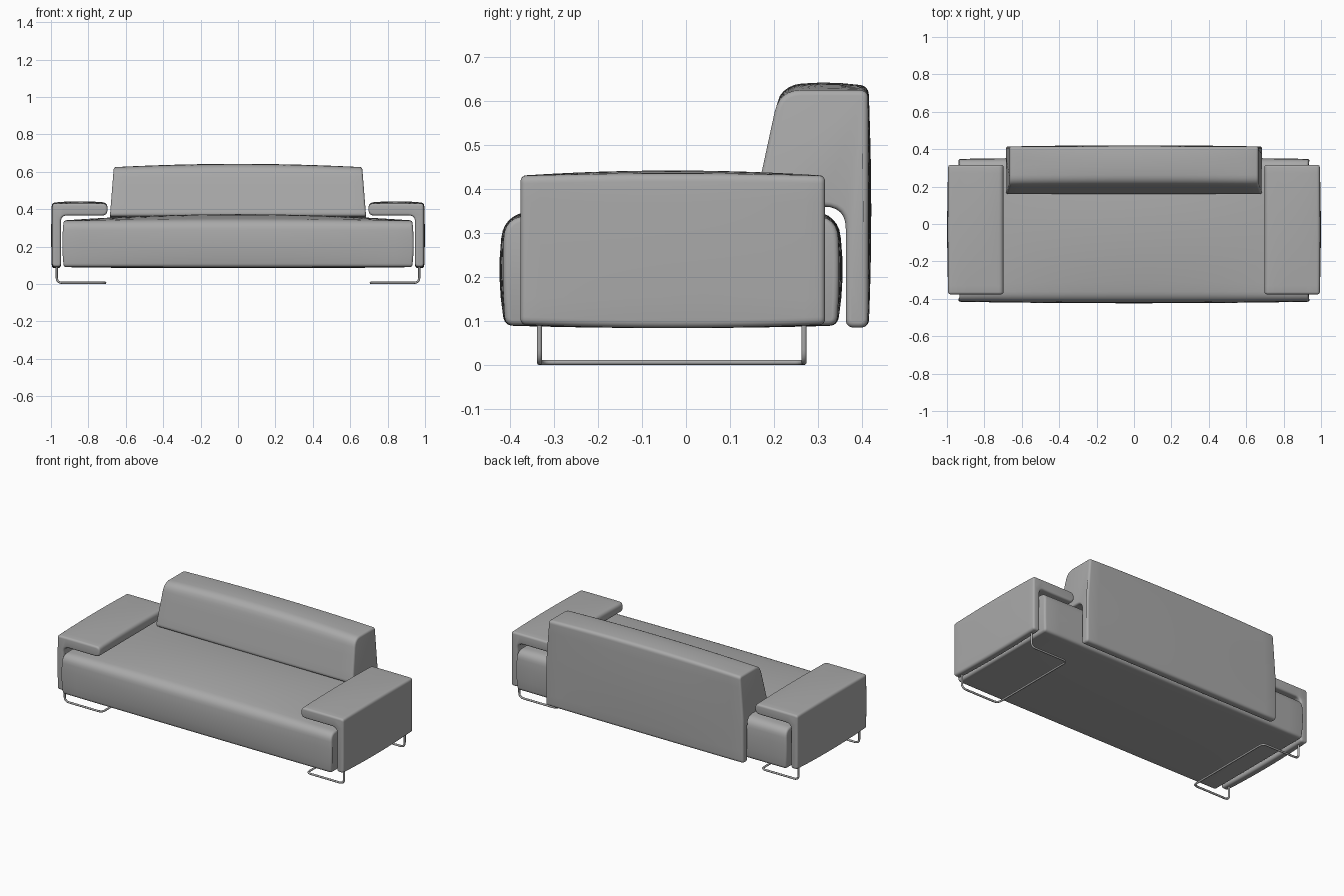
import bpy, bmesh, math
from mathutils import Vector

if "Cube" in bpy.data.objects:
    bpy.data.objects.remove(bpy.data.objects["Cube"])

grey = bpy.data.materials.new("grey upholstery")
grey.use_nodes = True
colour = (0.4, 0.4, 0.4, 1)
grey.diffuse_color = colour
grey.node_tree.nodes["Principled BSDF"].inputs["Base Color"].default_value = colour


def fillet(corners, radii, closed=True, steps=6):
    """Round each corner of a path."""
    pts, n = [], len(corners)
    for i, (c, r) in enumerate(zip(corners, radii)):
        if r == 0 or (not closed and i in (0, n - 1)):
            pts.append(c)
            continue
        a = c + (corners[i - 1] - c).normalized() * r
        b = c + (corners[(i + 1) % n] - c).normalized() * r
        for k in range(steps + 1):
            t = k / steps
            pts.append(a * (1 - t) ** 2 + c * 2 * t * (1 - t) + b * t * t)
    return pts


def densify(pts, gap=0.05):
    """Add points on long edges so that the padding can swell."""
    out = []
    for i, p in enumerate(pts):
        q = pts[(i + 1) % len(pts)]
        n = max(1, math.ceil((q - p).length / gap))
        out += [p.lerp(q, k / n) for k in range(n)]
    return out


def hump(value, low, high):
    """Parabola: 1 midway between the limits, 0 at them."""
    u = (2 * value - low - high) / (high - low)
    return max(0, 1 - u * u)


def cushion(name, corners, radii, start, end, place, rim=0.012):
    """Sweep a rounded profile with soft rims; place() maps and swells it."""
    prof = densify(fillet([Vector(c) for c in corners], radii))
    n = len(prof)
    inward = []
    for i in range(n):
        t = (prof[(i + 1) % n] - prof[i - 1]).normalized()
        inward.append(Vector((-t.y, t.x)))
    angles = [math.radians(a) for a in (90, 68, 45, 22, 0)]
    ends = [(rim * (1 - math.sin(a)), rim * (1 - math.cos(a))) for a in angles]
    slices = [(start + d, inset) for d, inset in ends]
    slices += [(start + rim + (end - start - 2 * rim) * k / 20, 0) for k in range(1, 20)]
    slices += [(end - d, inset) for d, inset in reversed(ends)]

    bm = bmesh.new()
    rings = [[bm.verts.new(place(s, *(p + w * inset))) for p, w in zip(prof, inward)]
             for s, inset in slices]
    for a, b in zip(rings, rings[1:]):
        for i in range(n):
            j = (i + 1) % n
            bm.faces.new((a[i], a[j], b[j], b[i]))
    bm.faces.new(rings[0])
    bm.faces.new(rings[-1])
    bmesh.ops.recalc_face_normals(bm, faces=bm.faces)
    mesh = bpy.data.meshes.new(name)
    bm.to_mesh(mesh)
    bm.free()
    mesh.materials.append(grey)
    ob = bpy.data.objects.new(name, mesh)
    bpy.context.collection.objects.link(ob)
    bpy.ops.object.select_all(action='DESELECT')
    ob.select_set(True)
    bpy.context.view_layer.objects.active = ob
    bpy.ops.object.shade_smooth_by_angle(angle=math.radians(35))


# Seat: wide block, swollen at the top, front and back
def seat_place(x, y, z):
    across, deep, high = hump(x, -0.95, 0.95), hump(y, -0.42, 0.36), hump(z, 0.08, 0.35)
    side = 1 if y > -0.03 else -1
    lift = 0.035 * across * deep if z > 0.3 else -0.006 * across * deep if z < 0.1 else 0
    return (x * (1 + 0.01 * high), y + side * 0.014 * high * (0.4 + 0.6 * across), z + lift)


cushion("seat", [(-0.41, 0.09), (0.342, 0.09), (0.342, 0.338), (-0.41, 0.338)],
        [0.02, 0.02, 0.05, 0.05], -0.93, 0.93, seat_place)


# Backrest: sloping pad with a thin panel hanging down behind the seat
def back_place(x, y, z):
    across = hump(x, -0.69, 0.69)
    taper = 1 - 0.03 * max(0, z - 0.36) / 0.26
    lift = 0.018 * across * hump(y, 0.17, 0.46) if z > 0.6 else 0
    push = 0.007 * across * hump(z, 0.06, 0.64) if y > 0.4 else 0
    return (x * taper, y + push, z + lift)


cushion("backrest",
        [(0.363, 0.085), (0.414, 0.085), (0.414, 0.624), (0.212, 0.624),
         (0.155, 0.36), (0.363, 0.36)],
        [0.02, 0.02, 0.02, 0.05, 0.025, 0.05], -0.685, 0.685, back_place)

# Armrests: flat flap over the seat, folding down outside; tube skid legs below
for side, label in ((1, "left"), (-1, "right")):
    def arm_place(y, x, z, side=side):
        along = hump(y, -0.38, 0.32)
        lift = 0.012 * along * hump(x, 0.66, 1.03) if z > 0.41 else 0
        drop = -0.008 * along if z < 0.11 else 0
        push = 0.006 * along * hump(z, 0.05, 0.47) if x > 0.98 else 0
        return (side * (x + push), y, z + lift + drop)

    cushion(label + "_armrest",
            [(0.947, 0.092), (0.993, 0.092), (0.993, 0.43), (0.698, 0.43),
             (0.698, 0.366), (0.947, 0.366)],
            [0.018, 0.018, 0.018, 0.026, 0.03, 0.035], -0.376, 0.316, arm_place)

    path = [(0.969, -0.333, 0.11), (0.969, -0.333, 0.01), (0.71, -0.333, 0.01),
            (0.71, 0.268, 0.01), (0.969, 0.268, 0.01), (0.969, 0.268, 0.11)]
    path = fillet([Vector((side * x, y, z)) for x, y, z in path],
                  [0, 0.03, 0.03, 0.03, 0.03, 0], closed=False)
    curve = bpy.data.curves.new(label + "_leg", 'CURVE')
    curve.dimensions = '3D'
    curve.bevel_depth = 0.006
    curve.bevel_resolution = 3
    curve.use_fill_caps = True
    spline = curve.splines.new('POLY')
    spline.points.add(len(path) - 1)
    for point, p in zip(spline.points, path):
        point.co = (*p, 1)
    spline.use_smooth = True
    curve.materials.append(grey)
    leg = bpy.data.objects.new(label + "_leg", curve)
    leg.location.z = -0.004
    bpy.context.collection.objects.link(leg)
